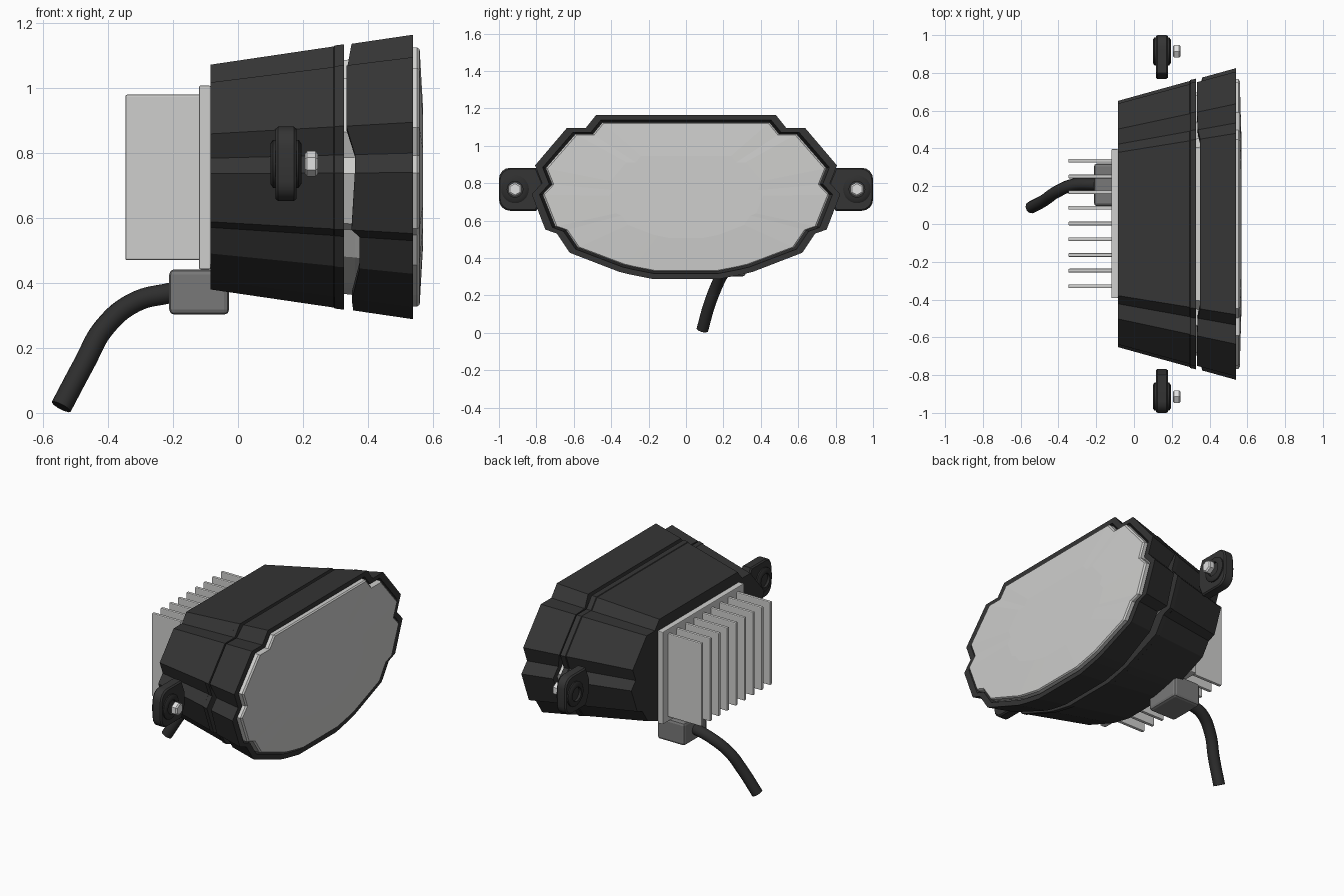
import bpy, bmesh, math
from mathutils import Vector

if "Cube" in bpy.data.objects:
    bpy.data.objects.remove(bpy.data.objects["Cube"])


def material(name, rgb):
    m = bpy.data.materials.new(name)
    m.diffuse_color = (*rgb, 1)
    m.use_nodes = True
    m.node_tree.nodes["Principled BSDF"].inputs["Base Color"].default_value = m.diffuse_color
    return m


BLACK = material("black plastic", (0.035, 0.035, 0.035))
LIGHT = material("light grey", (0.62, 0.62, 0.61))
GREY = material("mid grey", (0.19, 0.19, 0.19))
RUBBER = material("black rubber", (0.027, 0.027, 0.027))
STEEL = material("bright steel", (0.75, 0.75, 0.75))

CZ = 0.725  # height of the lamp axis
HALF = [(0.48, 1.165), (0.535, 1.096), (0.636, 1.096), (0.807, 0.895),
        (0.77, 0.80), (0.825, 0.74), (0.752, 0.552), (0.69, 0.53),
        (0.622, 0.428), (0.358, 0.326), (0.30, 0.312), (0.18, 0.288)]
OUTLINE = HALF + [(-y, z) for y, z in reversed(HALF)]


def finish(bm, name, mat, bevel=0, smooth=False):
    bmesh.ops.recalc_face_normals(bm, faces=bm.faces)
    me = bpy.data.meshes.new(name)
    bm.to_mesh(me)
    bm.free()
    me.materials.append(mat)
    ob = bpy.data.objects.new(name, me)
    bpy.context.collection.objects.link(ob)
    if bevel:
        mod = ob.modifiers.new("bevel", 'BEVEL')
        mod.width, mod.segments, mod.limit_method = bevel, 2, 'ANGLE'
    if smooth:
        bpy.context.view_layer.objects.active = ob
        ob.select_set(True)
        bpy.ops.object.shade_smooth_by_angle(angle=math.radians(35))
        ob.select_set(False)
    return ob


def loft(name, rings, mat, closed=False, **kw):
    """Skin rings of points; either cap both ends or join last to first."""
    bm = bmesh.new()
    vs = [[bm.verts.new(p) for p in r] for r in rings]
    n = len(vs[0])
    for i in range(len(vs) if closed else len(vs) - 1):
        a, b = vs[i], vs[(i + 1) % len(vs)]
        for j in range(n):
            k = (j + 1) % n
            bm.faces.new((a[j], a[k], b[k], b[j]))
    if not closed:
        bm.faces.new(vs[0])
        bm.faces.new(vs[-1])
    return finish(bm, name, mat, **kw)


def ring(x, s, sz=None):
    """Lamp outline at depth x, scaled about the axis."""
    sz = sz or s
    return [(x, y * s, CZ + (z - CZ) * sz) for y, z in OUTLINE]


def taper(x):
    return 0.79 + 0.21 * (x + 0.085) / 0.625


def box(name, lo, hi, mat, bevel):
    bm = bmesh.new()
    bmesh.ops.create_cube(bm, size=1)
    for v in bm.verts:
        v.co = [l + (c + 0.5) * (h - l) for c, l, h in zip(v.co, lo, hi)]
    return finish(bm, name, mat, bevel=bevel)


def circle(x, y, z, r, n):
    return [(x, y + r * math.sin(2 * math.pi * i / n),
             z + r * math.cos(2 * math.pi * i / n)) for i in range(n)]


# Rear housing with a slightly raised lip at its front
loft("rear_housing", [ring(-0.085, taper(-0.085)), ring(0.295, taper(0.295)),
                      ring(0.298, taper(0.298) + 0.006),
                      ring(0.327, taper(0.327) + 0.004)], BLACK)

# Front bezel: hollow tapered frame whose back edge is notched
start = [0.35, 0.338, 0.334, 0.334, 0.36, 0.36, 0.35, 0.375, 0.375, 0.352, 0.352, 0.355]
start += start[::-1]
back_out = [(x, y * taper(x), CZ + (z - CZ) * taper(x))
            for x, (y, z) in zip(start, OUTLINE)]
back_in = [(x, y * 0.945, CZ + (z - CZ) * 0.93) for x, y, z in back_out]
loft("front_bezel", [back_out, ring(0.54, 1), ring(0.54, 0.95, 0.935), back_in],
     BLACK, closed=True)

# Lens body, seen through the gap and as the front window
loft("lens", [ring(0.32, 0.84, 0.82), ring(0.36, 0.85, 0.83), ring(0.525, 0.93, 0.91),
              ring(0.552, 0.93, 0.91), ring(0.560, 0.918, 0.897),
              ring(0.570, 0.5, 0.5)], LIGHT)

# Heat sink: base plate and fins
box("heat_sink_plate", (-0.12, -0.392, 0.442), (-0.084, 0.396, 1.008), LIGHT, 0.004)
for i in range(9):
    y = -0.33 + i * 0.0831
    box(f"heat_sink_fin_{i + 1}", (-0.347, y - 0.01, 0.47),
        (-0.115, y + 0.01, 0.98), LIGHT, 0.005)

# Cable block and cable
box("cable_block", (-0.212, 0.095, 0.302), (-0.027, 0.32, 0.442), GREY, 0.016)
curve = bpy.data.curves.new("cable", 'CURVE')
curve.dimensions = '3D'
curve.bevel_depth, curve.bevel_resolution = 0.033, 3
curve.resolution_u, curve.use_fill_caps = 8, True
path = [(-0.205, 0.21, 0.37), (-0.315, 0.208, 0.342), (-0.41, 0.17, 0.265),
        (-0.475, 0.125, 0.15), (-0.545, 0.088, 0.018)]
spline = curve.splines.new('BEZIER')
spline.bezier_points.add(len(path) - 1)
for p, co in zip(spline.bezier_points, path):
    p.co = co
    p.handle_left_type = p.handle_right_type = 'AUTO'
curve.materials.append(RUBBER)
bpy.context.collection.objects.link(bpy.data.objects.new("cable", curve))

# Mounting ears, ring bosses and hex bolts on both sides
EY, EZ = 0.914, 0.767


def ear_outline(x, side, grow):
    pts = [(0.768, EZ - 0.04), (0.80, EZ - 0.115)]
    for sz in (-1, 1):
        for a in range(5):
            t = math.radians(a * 22.5 if sz < 0 else 90 - a * 22.5)
            pts.append((0.94 + 0.06 * math.sin(t), EZ + sz * (0.055 + 0.06 * math.cos(t))))
    pts += [(0.80, EZ + 0.115), (0.768, EZ + 0.04)]
    return [(x, side * (0.89 + (y - 0.89) * grow), EZ + (z - EZ) * grow) for y, z in pts]


for side, tag in ((1, "left"), (-1, "right")):
    y = side * EY
    loft(f"mounting_ear_{tag}",
         [ear_outline(0.116, side, 0.94), ear_outline(0.124, side, 1),
          ear_outline(0.172, side, 1), ear_outline(0.18, side, 0.94)], BLACK, smooth=True)
    loft(f"ear_boss_{tag}",
         [circle(x, y, EZ, r, 28) for x, r in
          ((0.13, 0.042), (0.10, 0.042), (0.10, 0.062), (0.108, 0.074),
           (0.187, 0.074), (0.195, 0.062), (0.195, 0.042), (0.165, 0.042))],
         RUBBER, closed=True, smooth=True)
    loft(f"hex_bolt_{tag}",
         [circle(x, y, EZ, r, 6) for x, r in
          ((0.206, 0.03), (0.213, 0.039), (0.239, 0.039), (0.246, 0.03))], STEEL)
